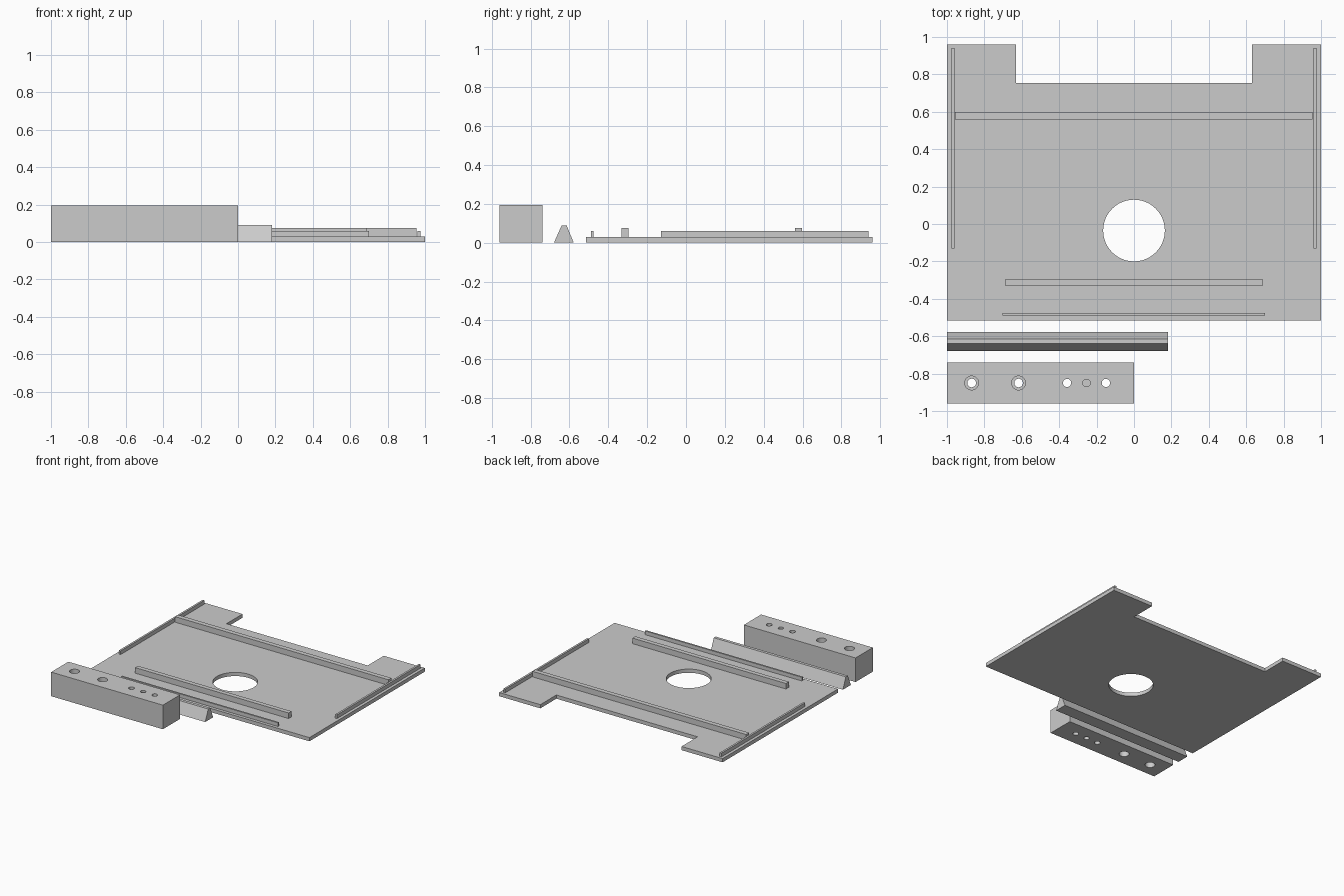
import bpy
import bmesh
import math
from mathutils import Vector

default = bpy.data.objects.get("Cube")
if default:
    bpy.data.objects.remove(default, do_unlink=True)

grey = bpy.data.materials.new("plain_grey")
grey.use_nodes = True
colour = (0.6, 0.6, 0.6, 1)
grey.diffuse_color = colour
grey.node_tree.nodes["Principled BSDF"].inputs["Base Color"].default_value = colour


def prism(name, points, direction):
    """Extrude a closed outline of 3D points along a direction."""
    bm = bmesh.new()
    face = bm.faces.new([bm.verts.new(p) for p in points])
    out = bmesh.ops.extrude_face_region(bm, geom=[face])
    verts = [v for v in out["geom"] if isinstance(v, bmesh.types.BMVert)]
    bmesh.ops.translate(bm, vec=Vector(direction), verts=verts)
    bmesh.ops.recalc_face_normals(bm, faces=bm.faces)
    mesh = bpy.data.meshes.new(name)
    bm.to_mesh(mesh)
    bm.free()
    mesh.materials.append(grey)
    obj = bpy.data.objects.new(name, mesh)
    bpy.context.collection.objects.link(obj)
    return obj


def box(name, x, y, z):
    outline = [(x[0], y[0], z[0]), (x[1], y[0], z[0]),
               (x[1], y[1], z[0]), (x[0], y[1], z[0])]
    return prism(name, outline, (0, 0, z[1] - z[0]))


def drill(obj, x, y, radius, z0, z1):
    """Cut a vertical round hole between two heights."""
    turn = [math.tau * i / 48 for i in range(48)]
    cutter = prism("hole_cutter", [(x + radius * math.cos(a), y + radius * math.sin(a), z0)
                                   for a in turn], (0, 0, z1 - z0))
    cutter.hide_render = True
    mod = obj.modifiers.new("hole", 'BOOLEAN')
    mod.operation = 'DIFFERENCE'
    mod.solver = 'EXACT'
    mod.object = cutter
    activate(obj)
    bpy.ops.object.modifier_apply(modifier=mod.name)
    bpy.data.objects.remove(cutter, do_unlink=True)


def activate(obj):
    bpy.ops.object.select_all(action='DESELECT')
    obj.select_set(True)
    bpy.context.view_layer.objects.active = obj


# Base plate with a notched back edge and a round opening
T = 0.03
back, notch, front = 0.96, 0.755, -0.515
plate = prism("base_plate", [(x, y, 0) for x, y in (
    (-1, front), (1, front), (1, back), (0.632, back),
    (0.632, notch), (-0.632, notch), (-0.632, back), (-1, back))], (0, 0, T))
drill(plate, 0, -0.035, 0.165, -0.1, 0.1)

# Raised strips on the plate
for side, s in (("left", 1), ("right", -1)):
    box(side + "_side_rail", sorted((s * 0.96, s * 0.976)), (-0.13, 0.94), (T, 0.06))
box("back_cross_rail", (-0.957, 0.955), (0.56, 0.598), (T, 0.075))
box("front_cross_rail", (-0.688, 0.686), (-0.332, -0.295), (T, 0.075))
box("front_lip", (-0.703, 0.701), (-0.49, -0.476), (T, 0.06))

# Loose tapered bar
prism("tapered_bar", [(-1, y, z) for y, z in (
    (-0.68, 0), (-0.578, 0), (-0.615, 0.09), (-0.64, 0.09))], (1.182, 0, 0))

# Loose drilled block
H = 0.195
row = -0.85
block = box("drilled_block", (-1, 0), (-0.96, -0.74), (0, H))
for x in (-0.868, -0.617):
    drill(block, x, row, 0.023, -0.1, H + 0.1)
    drill(block, x, row, 0.037, H - 0.05, H + 0.1)
    drill(block, x, row, 0.037, -0.1, 0.05)
for x in (-0.358, -0.15):
    drill(block, x, row, 0.022, -0.1, H + 0.1)
drill(block, -0.254, row, 0.02, H - 0.07, H + 0.1)
drill(block, -0.254, row, 0.02, -0.1, 0.07)

# Smooth round walls, sharp edges elsewhere
for obj in (plate, block):
    activate(obj)
    bpy.ops.object.shade_smooth_by_angle(angle=math.radians(30))
